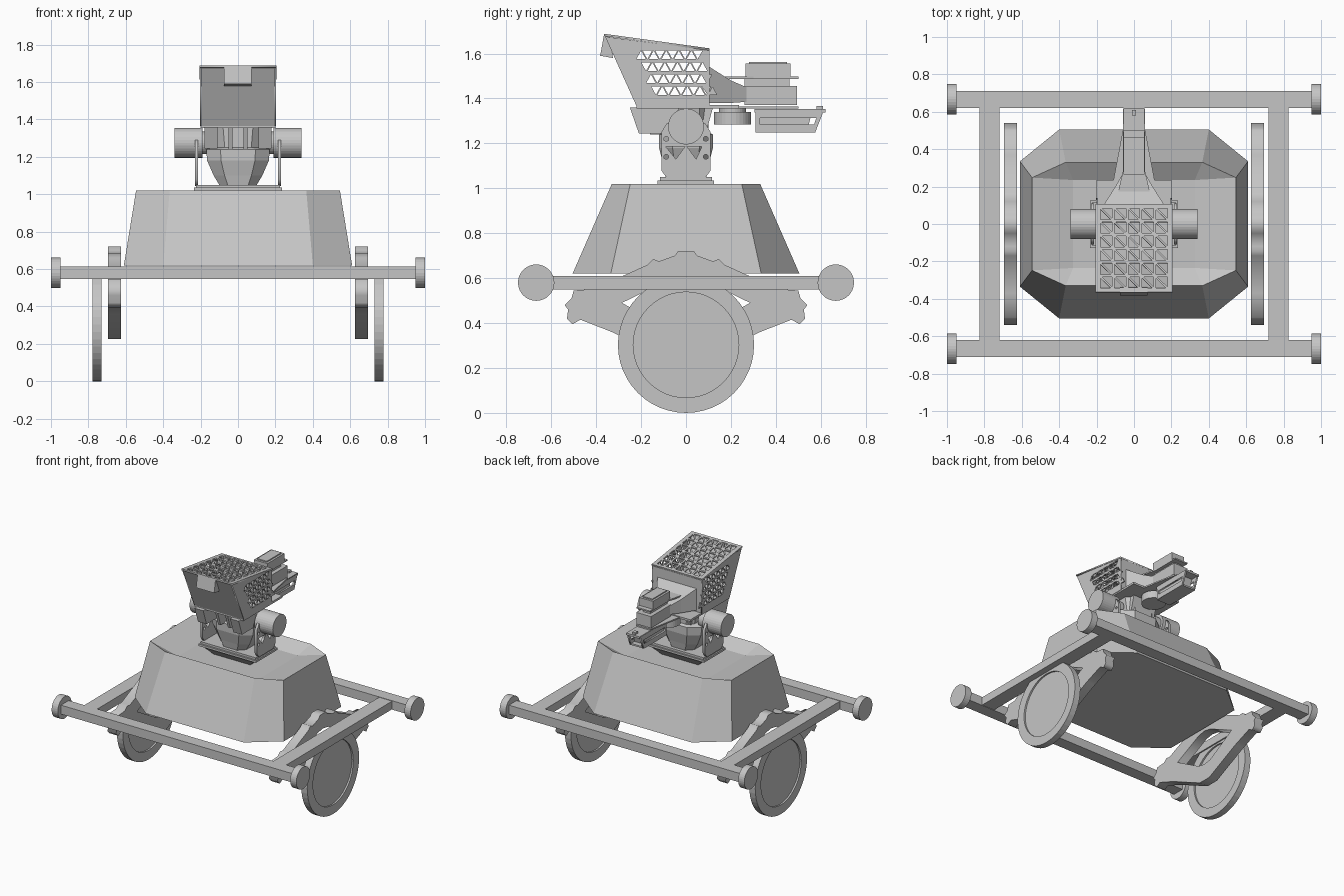
import bpy, bmesh, math
from mathutils import Matrix

if "Cube" in bpy.data.objects:
    bpy.data.objects.remove(bpy.data.objects["Cube"])

grey = bpy.data.materials.new("light_grey")
grey.diffuse_color = (0.56, 0.56, 0.56, 1)
grey.use_nodes = True
grey.node_tree.nodes["Principled BSDF"].inputs["Base Color"].default_value = grey.diffuse_color
SIDE = Matrix(((0, 0, 1, 0), (1, 0, 0, 0), (0, 1, 0, 0), (0, 0, 0, 1)))  # plate x,y -> world y,z


def finish(name, mesh):
    mesh.materials.clear()
    mesh.materials.append(grey)
    ob = bpy.data.objects.new(name, mesh)
    bpy.context.collection.objects.link(ob)
    return ob


def loft(name, rings):
    """Skin a list of equal-length rings and cap both ends."""
    bm = bmesh.new()
    rs = [[bm.verts.new(p) for p in r] for r in rings]
    n = len(rs[0])
    for a, b in zip(rs, rs[1:]):
        for i in range(n):
            j = (i + 1) % n
            bm.faces.new((a[i], a[j], b[j], b[i]))
    bm.faces.new(rs[0])
    bm.faces.new(rs[-1])
    bmesh.ops.remove_doubles(bm, verts=bm.verts, dist=1e-5)
    bmesh.ops.recalc_face_normals(bm, faces=bm.faces)
    me = bpy.data.meshes.new(name)
    bm.to_mesh(me)
    bm.free()
    return finish(name, me)


def rect(hx, hy, z, cy=0):
    return [(-hx, cy - hy, z), (hx, cy - hy, z), (hx, cy + hy, z), (-hx, cy + hy, z)]


def box(name, x0, x1, y0, y1, z0, z1):
    ring = lambda z: [(x0, y0, z), (x1, y0, z), (x1, y1, z), (x0, y1, z)]
    return loft(name, [ring(z0), ring(z1)])


def prism(name, x0, x1, yz):
    return loft(name, [[(x, y, z) for y, z in yz] for x in (x0, x1)])


def lathe(name, axis, centre, profile, n=40):
    """Rings of (offset, radius) around the x or z axis."""
    a, b, c = centre
    rings = []
    for t, r in profile:
        cs = [(r * math.cos(2 * math.pi * i / n), r * math.sin(2 * math.pi * i / n)) for i in range(n)]
        rings.append([(a + t, b + u, c + v) if axis == "x" else (a + u, b + v, c + t) for u, v in cs])
    return loft(name, rings)


def plate(name, outline, holes, thick, matrix):
    """Flat plate with cut-outs, from a filled 2D curve."""
    cu = bpy.data.curves.new(name, "CURVE")
    cu.dimensions, cu.fill_mode, cu.extrude = "2D", "BOTH", thick / 2
    for pts in [outline] + holes:
        s = cu.splines.new("POLY")
        s.points.add(len(pts) - 1)
        for p, (u, v) in zip(s.points, pts):
            p.co = (u, v, 0, 1)
        s.use_cyclic_u = True
    tmp = bpy.data.objects.new(name + "_tmp", cu)
    bpy.context.collection.objects.link(tmp)
    bpy.context.view_layer.update()
    me = bpy.data.meshes.new_from_object(tmp.evaluated_get(bpy.context.evaluated_depsgraph_get()))
    bpy.data.objects.remove(tmp)
    ob = finish(name, me)
    me.transform(matrix)
    return ob


def both(pts):
    """Mirror a half outline across the first axis."""
    return pts + [(-u, v) for u, v in reversed(pts) if abs(u) > 1e-6]


# Chassis: cross beams with round end caps, side beams, wheels, rocker brackets
for s, end in ((-1, "front"), (1, "back")):
    box(end + "_beam", -0.96, 0.96, s * 0.665 - 0.045, s * 0.665 + 0.045, 0.547, 0.613)
    for t, side in ((-1, "left"), (1, "right")):
        lathe(f"{end}_{side}_end_cap", "x", (t * 0.975, s * 0.667, 0.58), [(-0.025, 0.081), (0.025, 0.081)], 32)

bracket = both([(0, 0.72), (0.035, 0.72), (0.05, 0.7), (0.12, 0.675), (0.145, 0.685), (0.17, 0.66),
                (0.37, 0.57), (0.40, 0.575), (0.43, 0.55), (0.50, 0.545), (0.51, 0.51), (0.54, 0.48),
                (0.525, 0.46), (0.53, 0.42), (0.505, 0.395), (0.47, 0.415), (0.33, 0.36), (0.05, 0.225), (0, 0.225)])
diamond = both([(0, 0.61), (0.06, 0.6), (0.285, 0.49), (0.06, 0.36), (0, 0.35)])
for t, side in ((-1, "left"), (1, "right")):
    box(side + "_side_beam", t * 0.773 - 0.053, t * 0.773 + 0.053, -0.62, 0.62, 0.55, 0.61)
    lathe(side + "_wheel", "x", (t * 0.754, 0, 0.303),
          [(-0.012, 0.235), (-0.024, 0.235), (-0.024, 0.303), (0.024, 0.303), (0.024, 0.235), (0.012, 0.235)], 48)
    plate(side + "_rocker_bracket", bracket, [diamond], 0.07, Matrix.Translation((t * 0.66, 0, 0)) @ SIDE)


# Hull: chamfered frustum with a sunken well in the top
def octagon(x, xc, y, yc, z):
    return [(-xc, -y, z), (xc, -y, z), (x, -yc, z), (x, yc, z), (xc, y, z), (-xc, y, z), (-x, yc, z), (-x, -yc, z)]


loft("hull", [octagon(0.61, 0.4, 0.505, 0.335, 0.62), octagon(0.545, 0.365, 0.33, 0.248, 1.02),
              octagon(0.325, 0.325, 0.235, 0.235, 0.96)])

# Turret pedestal: flared base, stacked plates, yoke plates and motors
loft("flared_base", [rect(0.15, 0.07, 0.96), rect(0.215, 0.115, 1.02)])
box("base_plate", -0.235, 0.235, -0.128, 0.125, 1.02, 1.035)
box("base_plate_upper", -0.225, 0.225, -0.115, 0.115, 1.035, 1.05)
yoke = both([(0, 1.045), (0.085, 1.045), (0.11, 1.08), (0.11, 1.25), (0.085, 1.29), (0, 1.29)])
disc = lambda u, v, r: [(u + r * math.cos(k * math.pi / 5), v + r * math.sin(k * math.pi / 5)) for k in range(10)]
yoke_holes = [disc(u, v, 0.011) for u in (-0.088, 0.088) for v in (1.14, 1.22)]
yoke_holes += [[(-0.09, 1.185), (-0.045, 1.13), (-0.005, 1.185)], [(0.005, 1.185), (0.045, 1.13), (0.07, 1.185)]]
for t, side in ((-1, "left"), (1, "right")):
    plate(side + "_yoke", yoke, yoke_holes, 0.018, Matrix.Translation((t * 0.222, 0, 0)) @ SIDE)
    lathe(side + "_motor", "x", (t * 0.24, 0, 1.275), [(-0.1, 0.06), (-0.05, 0.06), (-0.05, 0.08), (0.05, 0.08),
          (0.1, 0.08)] if t > 0 else [(-0.1, 0.08), (0.05, 0.08), (0.05, 0.06), (0.1, 0.06)], 32)

# Cradle: bellied bowl, slanted front cheeks and ribs
loft("cradle_bowl", [octagon(a, a * 0.55, b, b * 0.5, z) for a, b, z in
                     ((0.1, 0.09, 1.05), (0.13, 0.1, 1.1), (0.165, 0.12, 1.18), (0.17, 0.12, 1.24), (0.12, 0.1, 1.25))])
loft("cradle_core", [octagon(0.11, 0.07, 0.1, 0.06, 1.24), octagon(0.13, 0.08, 0.1, 0.06, 1.36)])
for t, side in ((-1, "left"), (1, "right")):
    xs = sorted((t * 0.11, t * 0.18))
    prism(side + "_cradle_cheek", *xs, [(-0.25, 1.36), (-0.21, 1.245), (-0.08, 1.245), (-0.03, 1.36)])
    prism(side + "_cradle_rib", *sorted((t * 0.03, t * 0.05)), [(-0.2, 1.36), (-0.16, 1.24), (0, 1.24), (0, 1.36)])
prism("cradle_back", -0.1, 0.1, [(0, 1.36), (0, 1.2), (0.09, 1.25), (0.12, 1.36)])
box("deck", -0.2, 0.2, -0.22, 0.235, 1.355, 1.37)

# Basket: perforated sides, slanted front, back wall, lattice lid and front flap
side_wall = [(-0.36, 1.675), (0.105, 1.615), (0.105, 1.365), (-0.22, 1.365)]
triangles = []
for row in range(4):
    z, y0 = 1.575 - 0.053 * row, -0.2 + 0.022 * row
    for k in range(10):
        y, up = y0 + 0.028 * k, (k + row) % 2 == 0
        base, tip = (z, z + 0.038) if up else (z + 0.038, z)
        triangles.append([(y - 0.021, base), (y + 0.021, base), (y, tip)])
for t, side in ((-1, "left"), (1, "right")):
    plate(side + "_basket_wall", side_wall, triangles, 0.008, Matrix.Translation((t * 0.2, 0, 0)) @ SIDE)
prism("basket_front", -0.2, 0.2, [(-0.36, 1.675), (-0.22, 1.365), (-0.21, 1.365), (-0.35, 1.675)])
box("basket_back", -0.2, 0.2, 0.095, 0.105, 1.365, 1.612)
prism("front_flap", -0.075, 0.072, [(-0.365, 1.685), (-0.382, 1.59), (-0.325, 1.58), (-0.34, 1.68)])

lid_len = math.hypot(0.47, 0.065)
cw, ch, g = 0.074, (lid_len - 0.03) / 6, 0.007
lid_holes = []
for i in range(5):
    for j in range(6):
        x0, y0 = -0.185 + cw * i + g, 0.015 + ch * j + g
        x1, y1 = x0 + cw - 2 * g, y0 + ch - 2 * g
        lid_holes += [[(x0, y0), (x1 - g, y0), (x1 - g, y0), (x0, y1 - g)][:2] + [(x0, y1 - g)],
                      [(x1, y1), (x0 + g, y1), (x1, y0 + g)]]
        # diagonal strip stays between the two triangular cut-outs
lid_outline = [(-0.207, 0), (0.207, 0), (0.207, lid_len), (-0.207, lid_len)]
plate("basket_lid", lid_outline, lid_holes, 0.01,
      Matrix.Translation((0, -0.365, 1.683)) @ Matrix.Rotation(-math.atan2(0.065, 0.47), 4, "X"))

# Rear instruments: neck, receiver, scope on a rail, drum and lower launcher
neck = lambda hx, y, z0, z1: [(-hx, y, z0), (hx, y, z0), (hx, y, z1), (-hx, y, z1)]
loft("neck", [neck(0.16, 0.105, 1.38, 1.54), neck(0.1, 0.2, 1.38, 1.48), neck(0.06, 0.27, 1.385, 1.45)])
box("receiver", -0.06, 0.06, 0.26, 0.495, 1.37, 1.455)
loft("receiver_shelf", [[(-0.11, 0.235, z), (0.11, 0.235, z), (0.06, 0.5, z), (-0.06, 0.5, z)] for z in (1.355, 1.365)])
loft("scope_rail", [[(-0.1, 0.105, z), (0.1, 0.105, z), (0.055, 0.3, z), (0.055, 0.5, z), (-0.055, 0.5, z),
                     (-0.055, 0.3, z)] for z in (1.487, 1.497)])
box("rail_post", -0.03, 0.03, 0.26, 0.46, 1.45, 1.49)
box("scope", -0.055, 0.055, 0.265, 0.465, 1.497, 1.555)
box("scope_cap", -0.04, 0.04, 0.28, 0.45, 1.555, 1.563)
lathe("drum", "z", (0, 0.207, 1.32), [(-0.035, 0.06), (-0.035, 0.083), (0.02, 0.083), (0.02, 0.06), (0.045, 0.06)], 32)
launcher = [(0.31, 1.35), (0.615, 1.35), (0.575, 1.248), (0.31, 1.248)]
slot = [(0.33, 1.312), (0.58, 1.312), (0.57, 1.284), (0.33, 1.284)]
for t, side in ((-1, "left"), (1, "right")):
    plate(side + "_launcher_side", launcher, [slot], 0.012, Matrix.Translation((t * 0.052, 0, 0)) @ SIDE)
prism("launcher_core", -0.042, 0.042, [(0.32, 1.335), (0.56, 1.335), (0.54, 1.262), (0.32, 1.262)])
box("launcher_top", -0.055, 0.055, 0.305, 0.62, 1.337, 1.352)
box("launcher_bottom", -0.055, 0.055, 0.31, 0.575, 1.248, 1.26)
box("launcher_sight", -0.012, 0.012, 0.58, 0.61, 1.352, 1.367)
